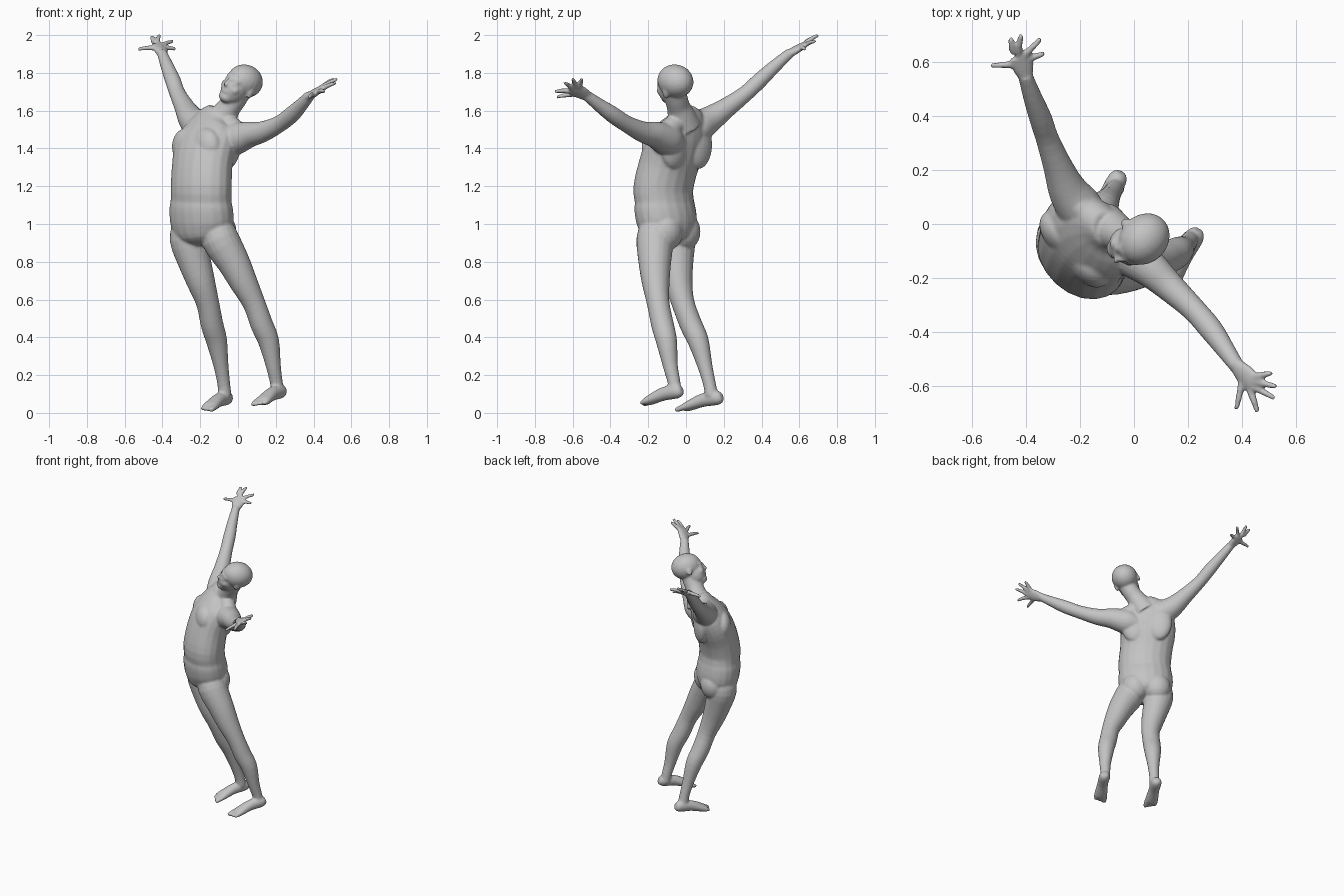
import bpy, bmesh, math
from mathutils import Vector, Matrix

cube = bpy.data.objects.get("Cube")
if cube:
    bpy.data.objects.remove(cube, do_unlink=True)

bm = bmesh.new()
SEG = 20


def catmull(p, t):
    a, b, c, d = p
    return 0.5 * (2 * b + (c - a) * t + (2 * a - 5 * b + 4 * c - d) * t * t
                  + (3 * b - a - 3 * c + d) * t ** 3)


def tube(path, side, side_end=None, steps=3):
    """Closed loft through (x, y, z, half width, half depth) sections."""
    pts = [Vector(p if len(p) == 5 else (*p, p[3])) for p in path]
    ext = [pts[0]] + pts + [pts[-1]]
    fine = [catmull(ext[i:i + 4], k / steps) for i in range(len(pts) - 1) for k in range(steps)]
    fine.append(pts[-1])
    centres = [Vector(p[:3]) for p in fine]
    s0, s1 = Vector(side), Vector(side_end or side)
    rings, last = [], len(fine) - 1
    for i, p in enumerate(fine):
        t = (centres[min(i + 1, last)] - centres[max(i - 1, 0)]).normalized()
        s = s0.lerp(s1, i / last)
        s = (s - t * s.dot(t)).normalized()
        n = t.cross(s)
        rings.append([bm.verts.new(centres[i] + s * (p[3] * math.cos(a)) + n * (p[4] * math.sin(a)))
                      for a in (k * math.tau / SEG for k in range(SEG))])
    for r, q in zip(rings, rings[1:]):
        for k in range(SEG):
            j = (k + 1) % SEG
            bm.faces.new((r[k], r[j], q[j], q[k]))
    bm.faces.new(rings[0])
    bm.faces.new(rings[-1])


def frame(left, fwd, up, origin):
    m = Matrix((left, fwd, up)).transposed().to_4x4()
    m.translation = origin
    return m


def blob(m, centre, radii):
    """Ellipsoid in the local (left, forward, up) frame m."""
    bmesh.ops.create_uvsphere(bm, u_segments=20, v_segments=12, radius=1,
                              matrix=m @ Matrix.Translation(centre) @ Matrix.Diagonal((*radii, 1)))


# Torso, twisting slightly from pelvis to shoulders
up = Vector((0, 0, 1))
hip_left, chest_left = Vector((.79, -.61, 0)), Vector((.66, -.75, 0))
tube([(-.18, -.10, .89, .08, .06), (-.185, -.10, .93, .15, .12), (-.19, -.10, 1.0, .182, .142),
      (-.195, -.112, 1.08, .186, .142), (-.195, -.115, 1.125, .179, .136),
      (-.195, -.12, 1.19, .18, .138), (-.19, -.095, 1.3, .18, .135),
      (-.175, -.06, 1.4, .188, .13), (-.15, -.03, 1.48, .178, .112),
      (-.12, -.015, 1.55, .13, .085), (-.095, -.02, 1.6, .07, .06)], hip_left, chest_left)

# Buttocks, chest and shoulder-blade masses
pelvis = frame(hip_left, hip_left.cross(up), up, (-.19, -.10, .97))
chest = frame(chest_left, chest_left.cross(up), up, (-.17, -.05, 1.42))
for s in (-1, 1):
    blob(pelvis, (s * .075, -.058, -.01), (.092, .082, .1))
    blob(chest, (s * .075, .065, -.01), (.1, .065, .1))
    blob(chest, (s * .085, -.075, 0), (.09, .052, .13))

# Shoulder yoke and neck
tube([(-.235, .1, 1.55, .05), (-.175, .04, 1.56, .052), (-.11, -.01, 1.555, .058),
      (-.05, -.06, 1.525, .056), (.0, -.11, 1.485, .055)], up)
tube([(-.11, -.01, 1.52, .09), (-.075, -.025, 1.575, .074), (-.045, -.04, 1.62, .062),
      (-.015, -.05, 1.66, .06), (.015, -.06, 1.71, .06)], chest_left)

# Head, tilted towards its left
head_up = Vector((.46, -.13, .88)).normalized()
face = Vector((-.68, -.7, .2))
face = (face - head_up * face.dot(head_up)).normalized()
head = frame(face.cross(head_up), face, head_up, (.022, -.062, 1.745))
blob(head, (0, -.012, .016), (.089, .103, .088))
blob(head, (0, .032, -.045), (.07, .07, .085))
blob(head, (0, .06, -.1), (.042, .04, .03))
blob(head, (0, .072, .008), (.056, .024, .018))
blob(head, (0, .1, -.035), (.014, .022, .014))
blob(head, (0, .096, -.016), (.01, .015, .026))
blob(head, (0, .09, -.07), (.026, .014, .013))
for s in (-1, 1):
    blob(head, (s * .084, -.01, -.022), (.009, .019, .03))
    blob(head, (s * .034, .08, -.012), (.015, .013, .009))
    blob(head, (s * .04, .066, -.042), (.026, .024, .026))

# Arms
tube([(-.08, -.06, 1.43, .07), (-.03, -.095, 1.445, .085), (.015, -.13, 1.46, .08),
      (.065, -.17, 1.475, .068), (.13, -.23, 1.488, .056), (.22, -.315, 1.53, .045),
      (.285, -.39, 1.58, .044), (.335, -.46, 1.63, .036), (.38, -.525, 1.68, .028)], up)
tube([(-.16, .01, 1.46, .07), (-.2, .06, 1.51, .085), (-.245, .125, 1.553, .072),
      (-.28, .21, 1.612, .055), (-.32, .315, 1.69, .043), (-.345, .39, 1.76, .042),
      (-.375, .47, 1.835, .035), (-.402, .55, 1.905, .027)], up)


def hand(wrist, knuckle, tips):
    """Flat palm with a thumb and four spread fingers; tips run thumb to little finger."""
    wrist, knuckle = Vector(wrist), Vector(knuckle)
    tips = [Vector(t) for t in tips]
    across = (tips[1] - tips[4]).normalized()
    mid = wrist.lerp(knuckle, .5)
    tube([(*wrist, .028, .023), (*mid, .042, .02), (*knuckle, .043, .016)], across)
    for i, tip in enumerate(tips):
        root = mid + across * .02 if i == 0 else knuckle + across * (.031 - .0207 * (i - 1))
        bend = root.lerp(tip, .55) + up * .004
        tube([(*root, .015), (*bend, .0125), (*tip, .0095)], across + up * .3)


hand((.375, -.52, 1.675), (.44, -.59, 1.715),
     [(.378, -.685, 1.672), (.457, -.695, 1.7), (.52, -.643, 1.747), (.525, -.6, 1.768), (.51, -.55, 1.768)])
hand((-.4, .545, 1.9), (-.42, .62, 1.945),
     [(-.53, .585, 1.925), (-.457, .688, 1.992), (-.417, .7, 2.0), (-.343, .685, 1.968), (-.33, .63, 1.925)])

# Legs
tube([(-.12, -.15, 1.0, .085), (-.095, -.163, .92, .1), (-.025, -.165, .8, .087), (.03, -.16, .69, .074),
      (.085, -.147, .58, .06), (.125, -.125, .47, .06), (.162, -.103, .38, .056),
      (.187, -.083, .25, .04), (.203, -.063, .16, .034), (.21, -.058, .11, .036)], hip_left)
tube([(-.26, -.05, 1.0, .085), (-.262, -.05, .92, .1), (-.23, -.048, .8, .088), (-.195, -.04, .69, .075),
      (-.16, -.015, .58, .061), (-.138, .025, .47, .06), (-.113, .065, .38, .056),
      (-.09, .1, .25, .04), (-.075, .125, .15, .034), (-.07, .135, .09, .036)], hip_left)


def foot(heel, ball, inner):
    """Heel-to-ball wedge with five toes, big toe on the inner side."""
    heel, ball = Vector(heel), Vector(ball)
    fwd = (ball - heel).normalized()
    side = fwd.cross(up).normalized()
    back, arch = heel - fwd * .028, heel.lerp(ball, .5) + up * .01
    tube([(*back, .02, .022), (*heel, .036, .038), (*arch, .037, .036),
          (*ball, .046, .026), (*(ball + fwd * .025), .042, .018)], side)
    for i in range(5):
        root = ball + side * inner * (.032 - .016 * i)
        tip = root + fwd * (.062 - .006 * i) - up * .006
        r = .0155 if i == 0 else .012
        tube([(*root, r), (*root.lerp(tip, .6), r), (*tip, r * .7)], side)


foot((.225, -.045, .115), (.135, -.193, .066), 1)
foot((-.06, .167, .08), (-.145, .012, .035), -1)

bmesh.ops.recalc_face_normals(bm, faces=bm.faces)
mesh = bpy.data.meshes.new("body")
bm.to_mesh(mesh)
bm.free()
body = bpy.data.objects.new("body", mesh)
bpy.context.collection.objects.link(body)

# Fuse the parts into one smooth skin
fuse = body.modifiers.new("fuse", 'REMESH')
fuse.mode = 'VOXEL'
fuse.voxel_size = .0065
fuse.use_smooth_shade = True
soften = body.modifiers.new("soften", 'SMOOTH')
soften.factor = .5
soften.iterations = 9

grey = bpy.data.materials.new("plain grey")
grey.use_nodes = True
colour = (.55, .55, .55, 1)
grey.diffuse_color = colour
grey.node_tree.nodes["Principled BSDF"].inputs["Base Color"].default_value = colour
mesh.materials.append(grey)
